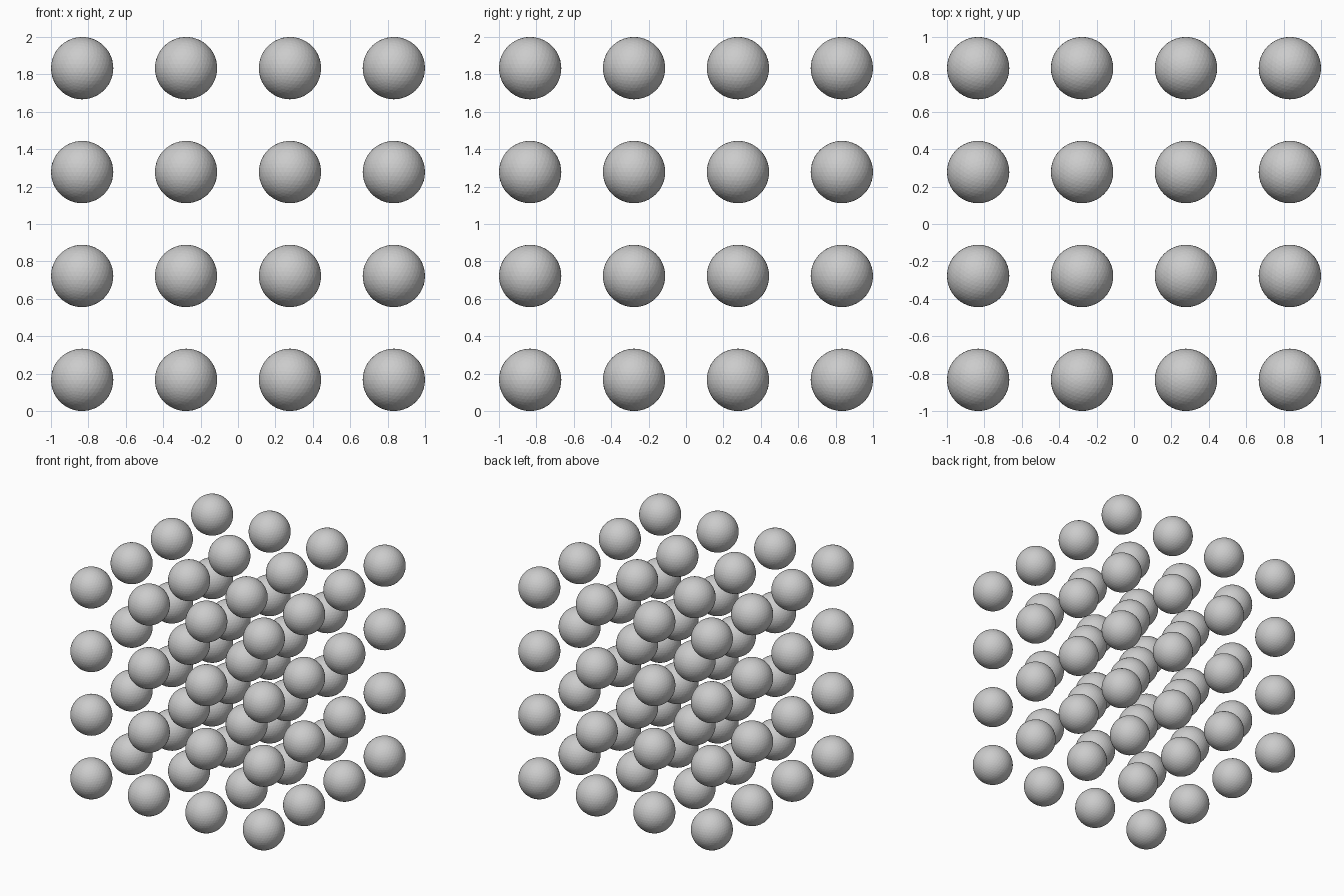
import bpy, bmesh

if "Cube" in bpy.data.objects:
    bpy.data.objects.remove(bpy.data.objects["Cube"])

RADIUS = 1 / 6
COUNT = 4
SPACING = (2 - 2 * RADIUS) / (COUNT - 1)

# One faceted ball mesh shared by the whole lattice
mesh = bpy.data.meshes.new("ball")
bm = bmesh.new()
bmesh.ops.create_icosphere(bm, subdivisions=4, radius=RADIUS)
bm.to_mesh(mesh)
bm.free()

# 4 x 4 x 4 lattice of balls
for i in range(COUNT):
    for j in range(COUNT):
        for k in range(COUNT):
            ball = bpy.data.objects.new(f"ball_{i}_{j}_{k}", mesh)
            ball.location = (-1 + RADIUS + i * SPACING,
                             -1 + RADIUS + j * SPACING,
                             RADIUS + k * SPACING)
            bpy.context.collection.objects.link(ball)
